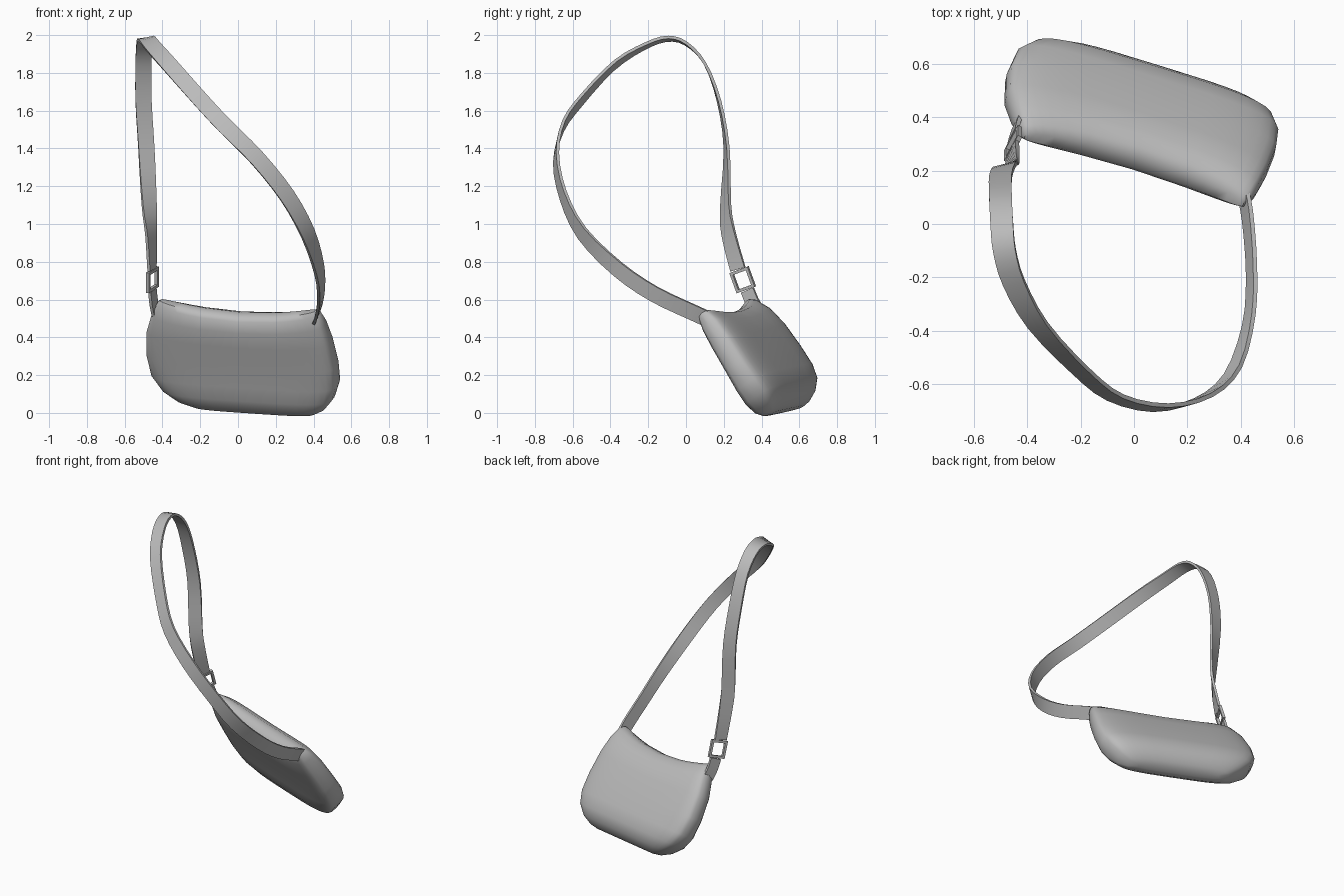
import bpy, bmesh, math
from mathutils import Vector, Matrix

old = bpy.data.objects.get("Cube")
if old:
    bpy.data.objects.remove(old, do_unlink=True)

grey = bpy.data.materials.new("plain grey")
grey.use_nodes = True
COLOR = (0.5, 0.5, 0.5, 1)
grey.diffuse_color = COLOR
grey.node_tree.nodes["Principled BSDF"].inputs["Base Color"].default_value = COLOR


def finish(name, bm, angle):
    """Turn a bmesh into a smooth-shaded object."""
    bmesh.ops.recalc_face_normals(bm, faces=bm.faces)
    mesh = bpy.data.meshes.new(name)
    bm.to_mesh(mesh)
    bm.free()
    mesh.materials.append(grey)
    obj = bpy.data.objects.new(name, mesh)
    bpy.context.collection.objects.link(obj)
    bpy.ops.object.select_all(action="DESELECT")
    obj.select_set(True)
    bpy.context.view_layer.objects.active = obj
    bpy.ops.object.shade_smooth_by_angle(angle=math.radians(angle))
    return obj


def loft(name, rings, angle):
    """Skin a list of point rings and close both ends with strips of faces."""
    bm = bmesh.new()
    loops = [[bm.verts.new(p) for p in ring] for ring in rings]
    count = len(loops[0])
    for a, b in zip(loops, loops[1:]):
        for i in range(count):
            j = (i + 1) % count
            bm.faces.new((a[i], a[j], b[j], b[i]))
    for end in (loops[0], loops[-1]):
        for i in range(count // 2):
            strip = (end[i], end[i + 1], end[count - i - 1], end[-i])
            bm.faces.new(list(dict.fromkeys(strip)))
    return finish(name, bm, angle)


# Bag body: local axes along the length, down the panel and out of the back
along = Vector((0.953, -0.295, -0.065)).normalized()
down = Vector((0.157, 0.506, -0.848))
down = (down - along * down.dot(along)).normalized()
out = along.cross(down)
top_edge = Vector((0, 0.2, 0.57))

# distance down, half length, shift along, front depth, back depth
SECTIONS = [
    (0, 0.43, 0, -0.025, 0.025),
    (0.02, 0.45, 0, -0.045, 0.06),
    (0.09, 0.48, -0.01, -0.065, 0.095),
    (0.2, 0.51, -0.02, -0.07, 0.112),
    (0.35, 0.525, -0.02, -0.072, 0.12),
    (0.47, 0.515, -0.015, -0.08, 0.128),
    (0.55, 0.475, -0.005, -0.085, 0.125),
    (0.61, 0.41, 0.01, -0.075, 0.095),
    (0.645, 0.34, 0.02, -0.05, 0.05),
    (0.655, 0.28, 0.02, -0.02, 0.02),
]
SIDES = 32


def soft(value):
    return math.copysign(math.sqrt(abs(value)), value)


rings = []
for v, half, shift, front, back in SECTIONS:
    ring = []
    for i in range(SIDES):
        t = math.tau * i / SIDES
        x = soft(math.cos(t))
        depth = (front + back) / 2 + (back - front) / 2 * soft(math.sin(t))
        sag = 0.06 * (1 - x * x) * max(0, 1 - v / 0.4)
        ring.append(top_edge + along * (half * x + shift) + down * (v + sag) + out * depth)
    rings.append(ring)
loft("bag_body", rings, 50)


# Straps: flat ribbons given by centre points and width directions
def ribbon(name, stations, width, thick, steps=3):
    pts = [Vector(s[:3]) for s in stations]
    dirs = [Vector(s[3:]).normalized() for s in stations]

    def spline(seq, i, t):
        a, b, c, d = (seq[max(0, min(len(seq) - 1, i + k))] for k in (-1, 0, 1, 2))
        return (b * 2 + (c - a) * t + (a * 2 - b * 5 + c * 4 - d) * t ** 2
                + (b * 3 - a - c * 3 + d) * t ** 3) / 2

    samples = [(spline(pts, i, k / steps), spline(dirs, i, k / steps))
               for i in range(len(pts) - 1) for k in range(steps)]
    samples.append((pts[-1], dirs[-1]))
    rings = []
    for i, (p, w) in enumerate(samples):
        tangent = samples[min(i + 1, len(samples) - 1)][0] - samples[max(i - 1, 0)][0]
        tangent.normalize()
        w = (w - tangent * w.dot(tangent)).normalized() * width / 2
        n = tangent.cross(w).normalized() * thick / 2
        rings.append([p + w + n, p - w + n, p - w - n, p + w - n])
    return loft(name, rings, 40)


ribbon("shoulder_strap", [
    (0.405, 0.13, 0.49, 0.3, 0.4, 0.8),
    (0.425, 0.03, 0.535, 0.3, 0.4, 0.8),
    (0.44, -0.17, 0.63, 0.3, 0.4, 0.8),
    (0.43, -0.36, 0.76, 0.4, 0.4, 0.8),
    (0.37, -0.55, 0.95, 0.6, 0.3, 0.7),
    (0.26, -0.65, 1.15, 0.7, 0.2, 0.7),
    (0.1, -0.688, 1.35, 0.7, 0.2, 0.7),
    (-0.07, -0.65, 1.52, 0.7, 0.1, 0.7),
    (-0.2, -0.55, 1.66, 0.7, 0.1, 0.7),
    (-0.36, -0.38, 1.84, 0.8, 0.1, 0.5),
    (-0.45, -0.22, 1.94, 0.9, 0.1, 0.3),
    (-0.485, -0.1, 1.98, 1, 0, 0.2),
    (-0.495, 0, 1.955, 1, 0, 0.1),
    (-0.5, 0.1, 1.85, 1, 0, 0),
    (-0.5, 0.175, 1.65, 1, 0.1, 0),
    (-0.485, 0.215, 1.4, 1, 0.2, 0),
    (-0.47, 0.21, 1.1, 0.8, 0.5, 0),
    (-0.46, 0.225, 0.95, 0.6, 0.8, 0.2),
    (-0.455, 0.275, 0.76, 0.4, 0.85, 0.3),
], 0.085, 0.016)

ribbon("buckle_tab", [
    (-0.453, 0.325, 0.65, 0.4, 0.85, 0.3),
    (-0.447, 0.35, 0.59, 0.4, 0.85, 0.3),
    (-0.435, 0.385, 0.53, 0.4, 0.85, 0.3),
], 0.075, 0.016)

# Buckle: square frame between strap and tab
across = Vector((0.45, 0.83, 0.3)).normalized()
up = Vector((0, -0.35, 0.93))
up = (up - across * up.dot(across)).normalized()
face = across.cross(up)
frame = Matrix((across, up, face)).transposed().to_4x4()
frame.translation = (-0.453, 0.3, 0.705)
bm = bmesh.new()
corners = [(1, 1), (-1, 1), (-1, -1), (1, -1)]
OUTER, INNER, DEPTH = 0.057, 0.041, 0.009
loops = [[bm.verts.new(frame @ Vector((x * r, y * r, z))) for x, y in corners]
         for r, z in ((OUTER, DEPTH), (OUTER, -DEPTH), (INNER, -DEPTH), (INNER, DEPTH))]
for k in range(4):
    a, b = loops[k], loops[(k + 1) % 4]
    for i in range(4):
        j = (i + 1) % 4
        bm.faces.new((a[i], a[j], b[j], b[i]))
finish("buckle", bm, 30)
